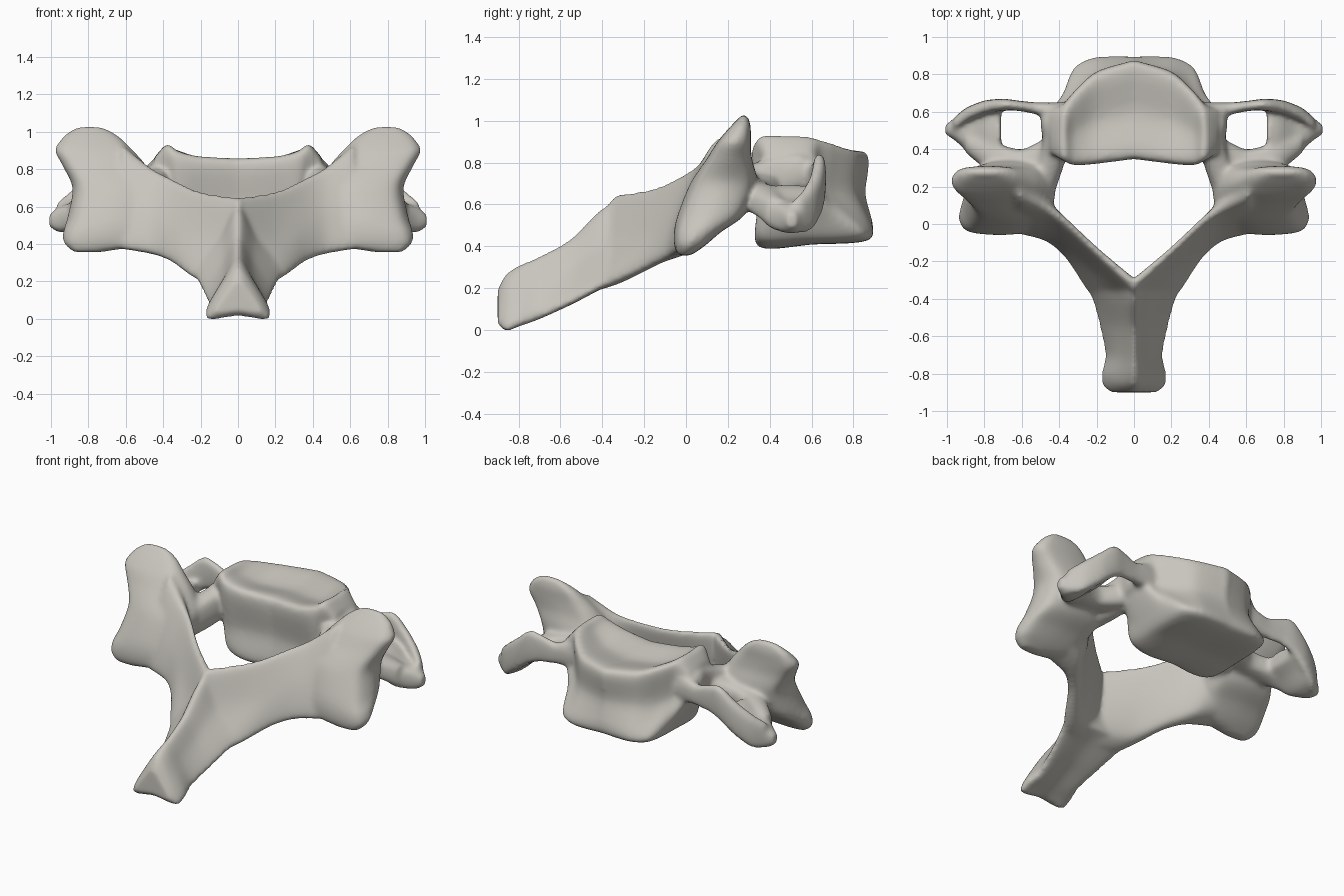
import bpy
import bmesh
import math
from mathutils import Vector

cube = bpy.data.objects.get("Cube")
if cube:
    bpy.data.objects.remove(cube)

bm = bmesh.new()


def spline(points, steps, closed):
    """Smooth curve passing through every given point."""
    n = len(points)
    out = []
    for i in range(n if closed else n - 1):
        if closed:
            a, b, c, d = (points[(i + k) % n] for k in (-1, 0, 1, 2))
        else:
            a, b, c, d = (points[min(max(i + k, 0), n - 1)] for k in (-1, 0, 1, 2))
        m0, m1 = (c - a) * .42, (d - b) * .42
        for s in range(steps):
            t = s / steps
            t2, t3 = t * t, t * t * t
            out.append(b * (2 * t3 - 3 * t2 + 1) + m0 * (t3 - 2 * t2 + t)
                       + c * (3 * t2 - 2 * t3) + m1 * (t3 - t2))
    if not closed:
        out.append(points[-1])
    return out


def loft(rings, sides=(1, -1)):
    """Closed skin through a row of rings, built once per side."""
    rings = [spline([Vector(p) for p in ring], 5, True) for ring in rings]
    rails = [spline(list(rail), 6, False) for rail in zip(*rings)]
    rings = list(zip(*rails))
    for side in sides:
        rows = [[bm.verts.new((p.x * side, p.y, p.z)) for p in ring] for ring in rings]
        n = len(rows[0])
        for low, high in zip(rows, rows[1:]):
            for i in range(n):
                j = (i + 1) % n
                bm.faces.new((low[i], low[j], high[j], high[i]))
        for row in (rows[0], rows[-1]):
            mid = bm.verts.new(sum((v.co for v in row), Vector()) / n)
            for i in range(n):
                bm.faces.new((row[i], row[(i + 1) % n], mid))


def section(axis, at, a0, a1, b0, b1):
    """Rounded rectangle across one axis, given its extents on the other two."""
    ring = []
    for k in range(8):
        ca, sa = math.cos(k * math.pi / 4), math.sin(k * math.pi / 4)
        u = math.copysign(abs(ca) ** .7, ca) if abs(ca) > .01 else 0
        v = math.copysign(abs(sa) ** .7, sa) if abs(sa) > .01 else 0
        p = [(a0 + a1) / 2 + u * (a1 - a0) / 2, (b0 + b1) / 2 + v * (b1 - b0) / 2]
        p.insert("xyz".index(axis), at)
        ring.append(p)
    return ring


def bar(axis, stations):
    loft([section(axis, *s) for s in stations])


def slices(stations):
    """Loft through outlines drawn in the side plane at successive x."""
    loft([[(x, y, z) for y, z in outline] for x, outline in stations])


# Vertebral body: saddle-shaped top, raised side lips, flared lower rim
slices([
    (-.01, [(.36, .4), (.37, .6), (.36, .85), (.6, .82), (.865, .85), (.86, .65), (.885, .44), (.6, .41)]),
    (.2, [(.34, .4), (.35, .6), (.33, .86), (.55, .83), (.8, .86), (.81, .65), (.89, .44), (.6, .41)]),
    (.32, [(.35, .44), (.34, .6), (.32, .88), (.5, .88), (.7, .89), (.7, .66), (.84, .46), (.55, .43)]),
    (.38, [(.4, .55), (.38, .65), (.34, .91), (.48, .93), (.63, .9), (.64, .7), (.7, .55), (.5, .52)]),
    (.45, [(.43, .65), (.42, .7), (.38, .83), (.48, .86), (.6, .84), (.62, .76), (.6, .68), (.5, .65)]),
])

# Laminae: steep plates from the midline out to the articular pillars
slices([
    (-.01, [(-.36, .63), (-.3, .63), (-.31, .45), (-.36, .25), (-.5, .2), (-.42, .5)]),
    (.2, [(-.17, .66), (-.12, .66), (-.17, .45), (-.27, .25), (-.42, .21), (-.27, .45)]),
    (.36, [(-.02, .73), (.03, .73), (-.01, .5), (-.08, .34), (-.19, .315), (-.13, .5)]),
    (.47, [(.06, .79), (.12, .79), (.15, .6), (.05, .39), (-.09, .355), (-.05, .55)]),
    (.62, [(.13, .9), (.22, .9), (.25, .6), (.1, .42), (-.05, .38), (.0, .6)]),
])

# Articular pillars: lower facet leaning up and back into the upper facet
bar("z", [
    (.355, .74, .88, -.035, .02),
    (.38, .59, .91, -.05, .06),
    (.41, .53, .935, -.058, .1),
    (.47, .48, .935, -.058, .17),
    (.55, .45, .91, -.04, .28),
    (.7, .42, .885, .02, .34),
    (.82, .49, .94, .1, .315),
    (.9, .56, .98, .15, .31),
    (.97, .63, .94, .21, .31),
    (1.01, .69, .89, .25, .3),
    (1.03, .75, .84, .265, .29),
])

# Pedicles joining the pillars to the body
bar("y", [
    (.18, .42, .6, .54, .76),
    (.33, .37, .52, .58, .8),
    (.45, .34, .49, .63, .84),
    (.55, .32, .5, .66, .85),
    (.64, .3, .45, .68, .82),
])

# Transverse processes: arched front blade, rear bar and gutter-like tip
bar("x", [
    (.33, .5, .65, .65, .84),
    (.45, .555, .65, .66, .82),
    (.52, .585, .65, .66, .8),
    (.62, .605, .66, .65, .83),
    (.7, .605, .67, .62, .84),
    (.8, .585, .66, .54, .76),
    (.9, .54, .62, .47, .68),
    (.97, .49, .56, .47, .62),
])
bar("x", [
    (.45, .2, .47, .6, .78),
    (.52, .2, .435, .59, .75),
    (.6, .2, .4, .58, .73),
    (.7, .22, .42, .57, .71),
    (.78, .28, .45, .55, .69),
    (.9, .38, .48, .49, .63),
])
bar("x", [
    (.71, .34, .64, .6, .7),
    (.78, .35, .64, .55, .68),
    (.86, .36, .62, .48, .63),
    (.95, .44, .57, .46, .6),
    (1.01, .48, .53, .49, .56),
])

# Spinous process: triangular section with a sharp ridge and a notched broad tip
loft([[(0, y, top), (a, y, m), (w, y, low), (0, y, base), (-w, y, low), (-a, y, m)]
      for y, top, a, m, w, low, base in [
          (-.32, .63, .11, .45, .26, .26, .25),
          (-.42, .57, .09, .4, .22, .2, .2),
          (-.55, .44, .08, .3, .185, .13, .13),
          (-.7, .355, .075, .23, .155, .06, .065),
          (-.8, .31, .085, .2, .175, .025, .03),
          (-.86, .27, .085, .17, .17, .0, .015),
          (-.9, .2, .06, .14, .13, .03, .04),
      ]], sides=(1,))

# Fuse the parts into one continuous bone surface
bmesh.ops.recalc_face_normals(bm, faces=bm.faces)
mesh = bpy.data.meshes.new("vertebra")
bm.to_mesh(mesh)
bm.free()
bone = bpy.data.objects.new("vertebra", mesh)
bpy.context.collection.objects.link(bone)

fuse = bone.modifiers.new("fuse", "REMESH")
fuse.mode = "VOXEL"
fuse.voxel_size = .012
fuse.use_smooth_shade = True
soften = bone.modifiers.new("soften", "SMOOTH")
soften.factor = .5
soften.iterations = 18

# Bone colour
mat = bpy.data.materials.new("bone ivory grey")
mat.use_nodes = True
colour = (.58, .56, .51, 1)
mat.diffuse_color = colour
mat.node_tree.nodes["Principled BSDF"].inputs["Base Color"].default_value = colour
mesh.materials.append(mat)
